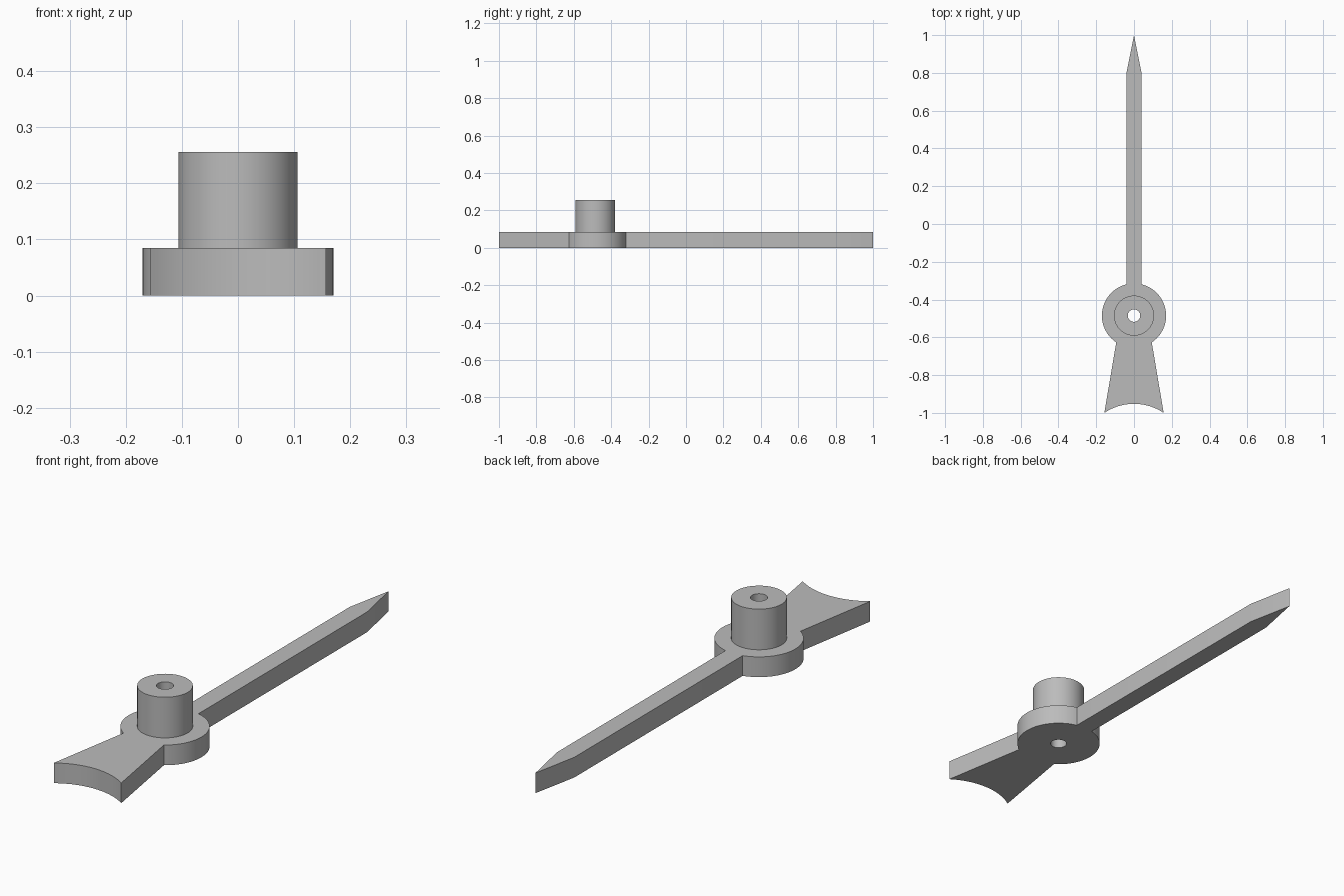
import bpy, bmesh
from math import sin, cos, asin, pi, radians, sqrt

cube = bpy.data.objects.get("Cube")
if cube:
    bpy.data.objects.remove(cube, do_unlink=True)

HUB_Y, HUB_R, BOSS_R, BORE_R = -0.485, 0.17, 0.106, 0.033
PLATE_Z, BOSS_Z = 0.085, 0.256
ARM_X, NECK_X, TAIL_X, NOTCH = 0.04, 0.094, 0.157, 0.048


def arc(cy, r, start, end, steps):
    """Points on an arc centred on x = 0, angles measured from +y towards +x."""
    angles = [start + (end - start) * i / steps for i in range(steps + 1)]
    return [(r * sin(a), cy + r * cos(a)) for a in angles]


def circle(r):
    return arc(HUB_Y, r, 0, 2 * pi, 64)[:-1]


def ring(bm, points, z):
    """Closed loop of edges at one height."""
    verts = [bm.verts.new((x, y, z)) for x, y in points]
    return [bm.edges.new((v, verts[i - 1])) for i, v in enumerate(verts)]


def cap(bm, outer, inner):
    bmesh.ops.triangle_fill(bm, edges=outer + inner, use_beauty=True)


def wall(bm, lower, upper):
    bmesh.ops.bridge_loops(bm, edges=lower + upper)


# Half outline: pointed arm, round hub, flared tail with a concave end
half = [(0, 1), (ARM_X, 0.8)]
half += arc(HUB_Y, HUB_R, asin(ARM_X / HUB_R), pi - asin(NECK_X / HUB_R), 32)
notch_r = (TAIL_X ** 2 + NOTCH ** 2) / (2 * NOTCH)
notch_y = -1 - sqrt(notch_r ** 2 - TAIL_X ** 2)
half += arc(notch_y, notch_r, asin(TAIL_X / notch_r), 0, 12)
outline = half + [(-x, y) for x, y in half[-2:0:-1]]

# Plate with an upright bored boss, as one closed solid
bm = bmesh.new()
plate_low = ring(bm, outline, 0)
plate_top = ring(bm, outline, PLATE_Z)
boss_low = ring(bm, circle(BOSS_R), PLATE_Z)
boss_top = ring(bm, circle(BOSS_R), BOSS_Z)
bore_low = ring(bm, circle(BORE_R), 0)
bore_top = ring(bm, circle(BORE_R), BOSS_Z)
cap(bm, plate_low, bore_low)
cap(bm, plate_top, boss_low)
for low, top in ((plate_low, plate_top), (boss_low, boss_top),
                 (boss_top, bore_top), (bore_low, bore_top)):
    wall(bm, low, top)
bmesh.ops.recalc_face_normals(bm, faces=bm.faces)

mesh = bpy.data.meshes.new("pointer_hand")
bm.to_mesh(mesh)
bm.free()
hand = bpy.data.objects.new("pointer_hand", mesh)
bpy.context.collection.objects.link(hand)

# Plain grey material
grey = bpy.data.materials.new("plain_grey")
grey.use_nodes = True
colour = (0.5, 0.5, 0.5, 1)
grey.diffuse_color = colour
grey.node_tree.nodes["Principled BSDF"].inputs["Base Color"].default_value = colour
mesh.materials.append(grey)

# Smooth curved walls, crisp rims
bpy.ops.object.select_all(action="DESELECT")
hand.select_set(True)
bpy.context.view_layer.objects.active = hand
bpy.ops.object.shade_smooth_by_angle(angle=radians(20))
